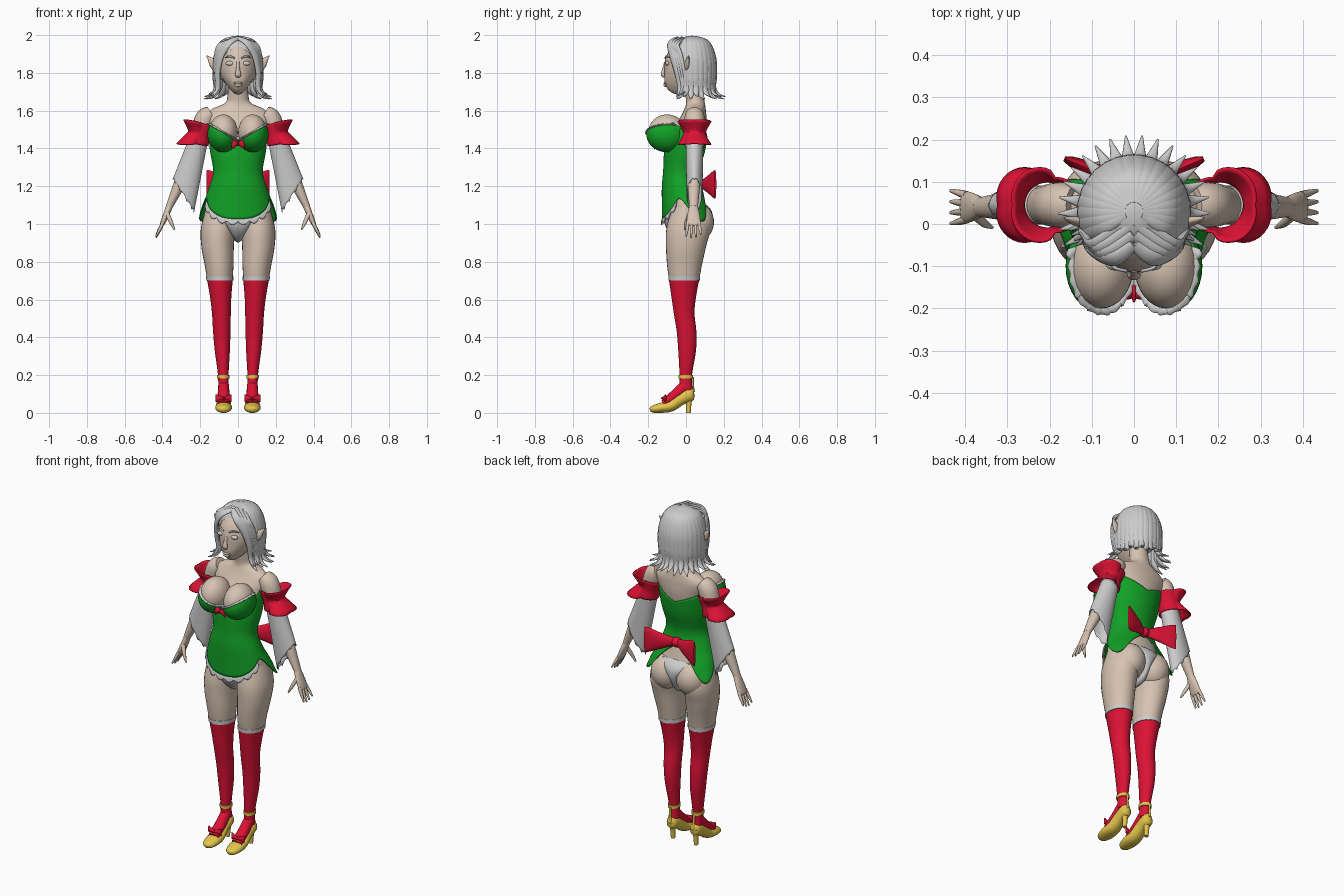
import bpy, bmesh
from math import sin, cos, pi, radians, atan2
from mathutils import Vector, Matrix


def material(name, rgb):
    m = bpy.data.materials.new(name)
    m.diffuse_color = (*rgb, 1)
    return m


SKIN = material("skin", (0.68, 0.55, 0.45))
GREEN = material("green", (0.006, 0.36, 0.02))
RED = material("red", (0.72, 0.006, 0.035))
GOLD = material("gold", (0.78, 0.56, 0.07))


def finish(name, bm, mat, mirror=False, thick=0):
    bmesh.ops.recalc_face_normals(bm, faces=bm.faces)
    me = bpy.data.meshes.new(name)
    bm.to_mesh(me)
    bm.free()
    me.polygons.foreach_set("use_smooth", [True] * len(me.polygons))
    me.set_sharp_from_angle(angle=radians(55))
    ob = bpy.data.objects.new(name, me)
    bpy.context.collection.objects.link(ob)
    if mat:
        me.materials.append(mat)
    if thick:
        s = ob.modifiers.new("Thickness", "SOLIDIFY")
        s.thickness, s.offset = thick, 0
    if mirror:
        ob.modifiers.new("Mirror", "MIRROR").use_mirror_merge = False
    return ob


def skin_rings(name, rings, mat=None, mirror=False, cap=True, closed=True, thick=0):
    bm = bmesh.new()
    vs = [[bm.verts.new(p) for p in r] for r in rings]
    n = len(vs[0])
    for a, b in zip(vs, vs[1:]):
        for i in range(n if closed else n - 1):
            j = (i + 1) % n
            bm.faces.new((a[i], a[j], b[j], b[i]))
    if cap:
        bm.faces.new(vs[0])
        bm.faces.new(vs[-1])
    return finish(name, bm, mat, mirror, thick)


def spline(pts, steps=5):
    out = []
    for i in range(len(pts) - 1):
        a, b, c, d = pts[max(i - 1, 0)], pts[i], pts[i + 1], pts[min(i + 2, len(pts) - 1)]
        for s in range(steps):
            t = s / steps
            out.append([q + .5 * t * (r - p + t * (2 * p - 5 * q + 4 * r - e + t * (3 * (q - r) + e - p)))
                        for p, q, r, e in zip(a, b, c, d)])
    return out + [list(pts[-1])]


def lookup(table, t):
    for a, b in zip(table, table[1:]):
        if t <= b[0]:
            k = max(0, (t - a[0]) / (b[0] - a[0]))
            return [p + (q - p) * k for p, q in zip(a, b)]
    return table[-1]


def tube(name, pts, mat=None, mirror=False, ref=(0, 1, 0), n=16, level=False, cap=True):
    """Sweep an ellipse along (x, y, z, half width, half height along ref)."""
    P = spline(pts)
    C = [Vector(p[:3]) for p in P]
    rings = []
    for i, p in enumerate(P):
        t = Vector((0, 0, 1)) if level else (C[min(i + 1, len(C) - 1)] - C[max(i - 1, 0)]).normalized()
        h = Vector(ref)
        h = (h - t * h.dot(t)).normalized()
        w = h.cross(t)
        rings.append([C[i] + w * max(p[3], .001) * cos(2 * pi * k / n) + h * max(p[4], .001) * sin(2 * pi * k / n)
                      for k in range(n)])
    return skin_rings(name, rings, mat, mirror, cap)


def ellipsoid(name, c, r, mat=None, mirror=False, deform=None, cut=None):
    bm = bmesh.new()
    bmesh.ops.create_uvsphere(bm, u_segments=32, v_segments=20, radius=1,
                              matrix=Matrix.Translation(c) @ Matrix.Diagonal((*r, 1)))
    for v in bm.verts:
        if deform:
            v.co = deform(v.co)
    rim = []
    if cut:
        bmesh.ops.bisect_plane(bm, geom=bm.verts[:] + bm.edges[:] + bm.faces[:], plane_co=cut[0],
                               plane_no=cut[1], clear_outer=True)
        rim = [v.co.copy() for v in bm.verts if v.is_boundary]
        rim.sort(key=lambda p: atan2(p.y - c[1], p.x - c[0]))
    finish(name, bm, mat, mirror, .004 if cut else 0)
    return rim


def bow(name, c, span, height, depth, back, mirror=False):
    x, y, z = c
    tube(name, [(x + s * span, y + back * abs(s), z, height * h, depth * d) for s, h, d in
                ((-1, 1, .3), (-.85, .95, .7), (-.45, .6, 1), (0, .28, .8), (.45, .6, 1), (.85, .95, .7), (1, 1, .3))],
         RED, mirror)
    ellipsoid(name + "_knot", c, (span * .17, depth * 1.5, height * .38), RED, mirror)


# Torso, neck, hips and legs
tube("torso", [(0, .01, .93, .05, .06), (0, .015, 1.0, .16, .095), (0, .0, 1.08, .168, .1), (0, -.015, 1.17, .145, .092),
               (0, -.025, 1.27, .12, .083), (0, -.005, 1.4, .138, .095), (0, .02, 1.5, .148, .088),
               (0, .04, 1.57, .172, .068), (0, .048, 1.61, .135, .056), (0, .05, 1.64, .07, .05),
               (0, .045, 1.68, .055, .048), (0, .03, 1.78, .05, .048)], SKIN, n=40, level=True)
tube("thigh", [(.095, .01, 1.1, .07, .08), (.106, .012, .98, .09, .115), (.108, 0, .88, .086, .106),
               (.1, -.008, .78, .076, .092), (.096, -.01, .7, .067, .079)], SKIN, True, n=28, level=True)
ellipsoid("buttock", (.083, .06, 1.01), (.088, .088, .1), SKIN, True)
tube("stocking", [(.096, -.01, .71, .069, .081), (.092, -.012, .62, .057, .066), (.088, -.01, .53, .05, .055),
                  (.086, .003, .43, .046, .052), (.083, .006, .33, .04, .047), (.078, -.001, .2, .028, .033),
                  (.076, 0, .12, .029, .035)], RED, True, n=28, level=True)
tube("stocking_cuff", [(.096, -.01, .7, .071, .083), (.097, -.01, .722, .072, .084)], None, True, n=28, level=True)
tube("panties", [(0, -.1, 1.07, .015, .1), (0, -.088, .99, .02, .06), (0, -.03, .925, .015, .022),
                 (0, .06, .93, .02, .02), (0, .112, 1.0, .02, .022), (0, .118, 1.06, .02, .06),
                 (0, .085, 1.1, .015, .1)], ref=(1, 0, 0))

# Shoes: foot, body, heel post, ankle strap and bow
tube("foot", [(.076, .0, .15, .028, .03), (.076, -.05, .1, .031, .03), (.076, -.12, .05, .033, .018)], RED, True, ref=(0, 0, 1))
tube("shoe", [(.076, .043, .105, .012, .02), (.076, .025, .1, .031, .036), (.076, -.03, .073, .035, .034),
              (.076, -.08, .037, .041, .03), (.076, -.13, .027, .044, .027), (.076, -.175, .019, .032, .019),
              (.076, -.19, .014, .012, .01)], GOLD, True, ref=(0, 0, 1), n=24)
tube("shoe_heel", [(.076, .022, .1, .03, .025), (.076, .016, .06, .017, .015), (.076, .013, 0, .012, .012)], GOLD, True, level=True)
tube("ankle_strap", [(.078, -.001, .182, .033, .039), (.078, -.001, .2, .033, .039)], GOLD, True, n=24, level=True)
tube("heel_strap", [(.076, .042, .11, .01, .005), (.077, .038, .15, .007, .004), (.078, .037, .19, .008, .004)], GOLD, True)
bow("shoe_bow", (.076, -.118, .078), .042, .02, .01, .01, True)

# Corset with shaped hem: front panel, side notch, rear tails
SECT = spline([(1.0, .015, .2, .14), (1.1, 0, .181, .125), (1.2, -.023, .148, .102), (1.28, -.025, .128, .093),
               (1.4, -.005, .147, .106), (1.56, .02, .158, .1)])
HEM = spline([(0, 1.025), (25, 1.035), (50, 1.075), (72, 1.13), (85, 1.12), (108, 1.035), (125, 1.02), (150, 1.13), (180, 1.2)])
TOP = spline([(0, 1.43), (45, 1.45), (80, 1.53), (110, 1.53), (180, 1.46)])


def corset_point(deg, z, grow=0):
    _, cy, rx, ry = lookup(SECT, z)
    a = abs((deg + 180) % 360 - 180)
    k = 1 + grow + max(0, 1.15 - z) * max(0, 1 - abs(a - 115) / 45) * 1.0
    return (rx * k * sin(radians(deg)), cy - ry * k * cos(radians(deg)), z)


def side(table, deg):
    return lookup(table, abs((deg + 180) % 360 - 180))[1]


skin_rings("corset", [[corset_point(d, side(TOP, d) + (side(HEM, d) - side(TOP, d)) * v / 30) for d in range(0, 360, 4)]
                      for v in range(31)], GREEN, cap=False, thick=.006)
skin_rings("hem_lace", [[corset_point(d, side(HEM, d) - v / 3 * (.012 + .02 * abs(sin(radians(d * 180 / 17)))), .01 + .01 * v)
                         for d in range(-68, 69, 2)] for v in range(4)], cap=False, closed=False, thick=.005)
bow("waist_bow", (0, .085, 1.21), .165, .075, .02, .07)

# Bust, cups with lace rim, front bow
ellipsoid("bust", (.077, -.1, 1.485), (.076, .1, .095), SKIN, True)
rim = ellipsoid("corset_cup", (.079, -.1, 1.475), (.081, .108, .093), GREEN, True, cut=((0, 0, 1.44), (-.6, 0, 1)))
step = [(*p, .007 + .004 * (i % 2), .005) for i, p in enumerate(rim) if p.y < -.06]
tube("cup_lace", step, None, True, ref=(0, 0, 1), n=8)
bow("chest_bow", (0, -.165, 1.425), .035, .03, .014, .0)

# Arms and hands
tube("arm", [(.14, .045, 1.585, .04, .045), (.175, .045, 1.555, .054, .054), (.21, .045, 1.45, .045, .047),
             (.255, .045, 1.33, .037, .038), (.31, .042, 1.21, .031, .033), (.365, .04, 1.09, .018, .023)], SKIN, True, n=20)
tube("palm", [(.36, .04, 1.1, .018, .022), (.382, .04, 1.045, .016, .034), (.401, .04, 1.0, .012, .037),
              (.405, .04, .99, .006, .03)], SKIN, True)
for i in range(4):
    y, drop = .011 + .019 * i, (.008, 0, .003, .016)[i]
    tube(f"finger_{i + 1}", [(.396, y, 1.01, .01, .01), (.416, y - .006 + .004 * i, .965 + drop / 2, .008, .008),
                             (.434, y - .01 + .007 * i, .927 + drop, .004, .004)], SKIN, True, n=10)
tube("thumb", [(.375, .02, 1.055, .012, .012), (.355, .002, 1.01, .01, .01), (.336, -.008, .97, .004, .004)], SKIN, True, n=10)

# Flared sleeves, long on the inner edge
rings = []
for v in [i / 14 for i in range(15)]:
    ring = []
    for k in range(40):
        a = 2 * pi * k / 40
        s = (cos(a) + 1) / 2
        e = v * (1 - .04 * abs(sin(5 * a)) * (v > .95))
        inner = Vector((.165 + .07 * e, 0, 1.42 - .36 * e))
        outer = Vector((.255 + .09 * e, 0, 1.46 - .225 * e))
        p = inner.lerp(outer, s)
        p.y = .045 + sin(a) * (.045 - .005 * e)
        ring.append(p)
    rings.append(ring)
skin_rings("sleeve", rings, None, True, cap=False, thick=.004)

# Red arm bands flaring into points on the outer side
rings = []
for v in [i / 10 for i in range(11)]:
    f = abs(2 * v - 1) ** 1.3
    ring = []
    for k in range(48):
        a = 2 * pi * k / 48
        r = .056 + f * (.008 + .05 * max(0, cos(a)) ** .5 * (.7 + .3 * abs(sin(1.5 * a))))
        ring.append((.187 + .036 * v + r * cos(a), .045 + r * sin(a), 1.53 - .105 * v + .25 * (r - .056) * (1 - 2 * v) + .2 * .056 * cos(a)))
    rings.append(ring)
skin_rings("arm_band", rings, RED, True, cap=False, thick=.006)


# Head and face
def jaw(p):
    t = max(0, (1.8 - p.z) / .12)
    return Vector((p.x * (1 - .4 * t), p.y - .045 * t, p.z))


ellipsoid("head", (0, .01, 1.83), (.1, .125, .145), SKIN, deform=jaw)
ellipsoid("eye", (.042, -.098, 1.85), (.024, .012, .012), None, True)
tube("eyebrow", [(.018, -.111, 1.878, .004, .004), (.045, -.104, 1.888, .005, .004), (.07, -.085, 1.88, .002, .002)], None, True, n=8)
tube("nose", [(0, -.108, 1.86, .008, .006), (0, -.118, 1.82, .01, .008), (0, -.122, 1.79, .016, .011), (0, -.11, 1.778, .01, .005)], SKIN)
ellipsoid("upper_lip", (0, -.108, 1.746), (.025, .011, .007), SKIN)
ellipsoid("lower_lip", (0, -.107, 1.734), (.02, .012, .008), SKIN)
tube("ear", [(.09, 0, 1.815, .026, .012), (.125, .005, 1.845, .026, .013), (.148, .01, 1.872, .013, .008),
             (.166, .015, 1.892, .002, .002)], SKIN, True)

# Hair: cap, hanging locks with flicked ends, swept fringe
ellipsoid("hair_cap", (0, .03, 1.86), (.122, .125, .137),
          deform=lambda p: Vector((p.x, max(p.y, -.1 + (2 - p.z) * .35), p.z)))
PROFILE = [(.02, 1.99, .012, .006), (.085, 1.962, .022, .01), (.117, 1.88, .026, .014), (.121, 1.78, .025, .014),
           (.118, 1.715, .021, .012), (.138, 1.678, .013, .008), (.18, 1.662, .002, .002)]
for i in range(10):
    a = radians(64 + 12.2 * i)
    lift = .012 * (i % 2)
    tube(f"hair_lock_{i + 1}", [(r * sin(a), .03 - r * cos(a), z + lift * (z < 1.75), w, h) for r, z, w, h in PROFILE],
         None, True, ref=(sin(a), -cos(a), 0.25), n=12)
for i in range(4):
    d = .012 * i
    tube(f"fringe_{i + 1}", [(0, -.05 + 2 * d, 1.985, .014, .007), (.05 + d, -.084 + d, 1.958 - d / 4, .021, .01),
                             (.092 + d / 2, -.07 + d, 1.89, .022, .011), (.108 + d / 4, -.048 + d, 1.8, .016, .011),
                             (.108, -.035 + d, 1.72, .012, .009), (.135 + d / 2, -.05 + d, 1.672 + d / 2, .002, .002)],
         None, True, ref=(.6, -.8, .3), n=12)
